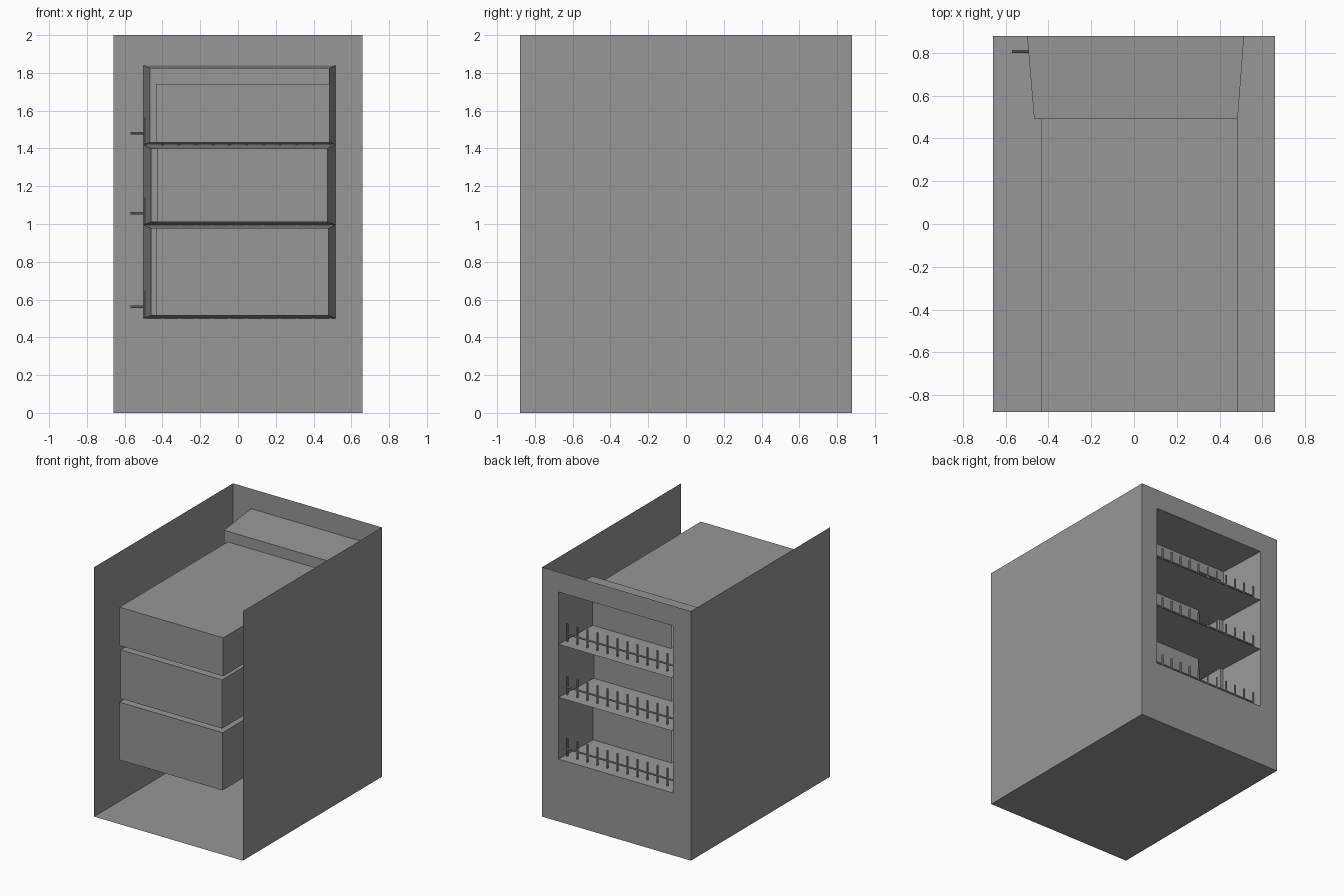
import bpy, bmesh
from mathutils import Matrix, Vector

cube = bpy.data.objects.get("Cube")
if cube:
    bpy.data.objects.remove(cube, do_unlink=True)

grey = bpy.data.materials.new("plain_grey")
colour = (0.31, 0.31, 0.31, 1)
grey.use_nodes = True
grey.diffuse_color = colour
grey.node_tree.nodes["Principled BSDF"].inputs["Base Color"].default_value = colour

W, D, H = 0.66, 0.88, 2.0      # half width, half depth, height
PANEL_Y = 0.49                 # depth where the display bays end
HOLE_X = -0.22                 # edge of the slot into the magazine


def finish(name, bm):
    bmesh.ops.remove_doubles(bm, verts=bm.verts, dist=0.0001)
    bmesh.ops.recalc_face_normals(bm, faces=bm.faces)
    mesh = bpy.data.meshes.new(name)
    bm.to_mesh(mesh)
    bm.free()
    mesh.materials.append(grey)
    ob = bpy.data.objects.new(name, mesh)
    bpy.context.collection.objects.link(ob)
    return ob


def corners(rect, y):
    x0, x1, z0, z1 = rect
    return [Vector(c) for c in ((x0, y, z0), (x1, y, z0), (x1, y, z1), (x0, y, z1))]


def ring(bm, rect_a, ya, rect_b, yb):
    """Four faces joining two rectangles."""
    a = [bm.verts.new(c) for c in corners(rect_a, ya)]
    b = [bm.verts.new(c) for c in corners(rect_b, yb)]
    for i in range(4):
        j = (i + 1) % 4
        if (a[i].co - b[i].co).length + (a[j].co - b[j].co).length > 0.0001:
            bm.faces.new((a[i], a[j], b[j], b[i]))
    return b


def rod(bm, start, end, radius):
    start, end = Vector(start), Vector(end)
    axis = end - start
    turn = axis.to_track_quat('Z', 'Y').to_matrix().to_4x4()
    bmesh.ops.create_cone(bm, cap_ends=True, segments=8, radius1=radius,
                          radius2=radius, depth=axis.length,
                          matrix=Matrix.Translation((start + end) / 2) @ turn)


# Cabinet: thin back with one tall opening, two sides and a floor
bm = bmesh.new()
ring(bm, (-W, W, 0, H), D, (-0.5, 0.515, 0.5, 1.84), D)
finish("cabinet_back", bm)
bm = bmesh.new()
lo = [bm.verts.new((x, y, 0)) for x, y in ((-W, D), (-W, -D), (W, -D), (W, D))]
hi = [bm.verts.new((v.co.x, v.co.y, H)) for v in lo]
bm.faces.new(lo)
for i in (0, 2):
    bm.faces.new((lo[i], lo[i + 1], hi[i + 1], hi[i]))
finish("cabinet_sides_and_floor", bm)

# Bays: name, opening z range, tapered end rectangle, magazine rectangle
bays = (
    ("lower", 0.5, 0.995, (-0.46, 0.48, 0.515, 0.978), (-0.435, 0.48, 0.515, 0.978)),
    ("middle", 0.995, 1.42, (-0.46, 0.475, 1.01, 1.40), (-0.425, 0.475, 1.01, 1.40)),
    ("upper", 1.42, 1.84, (-0.467, 0.485, 1.432, 1.825), (-0.435, 0.485, 1.432, 1.74)),
)
for name, z0, z1, inner, box in bays:
    # Tapered display bay with a slotted rear panel
    bm = bmesh.new()
    slot = (box[0], HOLE_X, box[2], box[3])
    ring(bm, (-0.5, 0.515, z0, z1), D, inner, PANEL_Y)
    ring(bm, inner, PANEL_Y, slot, PANEL_Y)
    finish(name + "_bay", bm)

    # Long magazine box behind the panel
    bm = bmesh.new()
    bm.faces.new(ring(bm, box, PANEL_Y, box, -D))
    finish(name + "_magazine", bm)

    # Rail with a row of pins
    bm = bmesh.new()
    y = 0.807
    rod(bm, (-0.57, y, z0 + 0.061), (0.495, y, z0 + 0.061), 0.007)
    for i in range(12):
        x = 0.488 - i * 0.0888
        rod(bm, (x, y, z0 - 0.001), (x, y, z0 + 0.145), 0.007)
    finish(name + "_pin_rail", bm)
